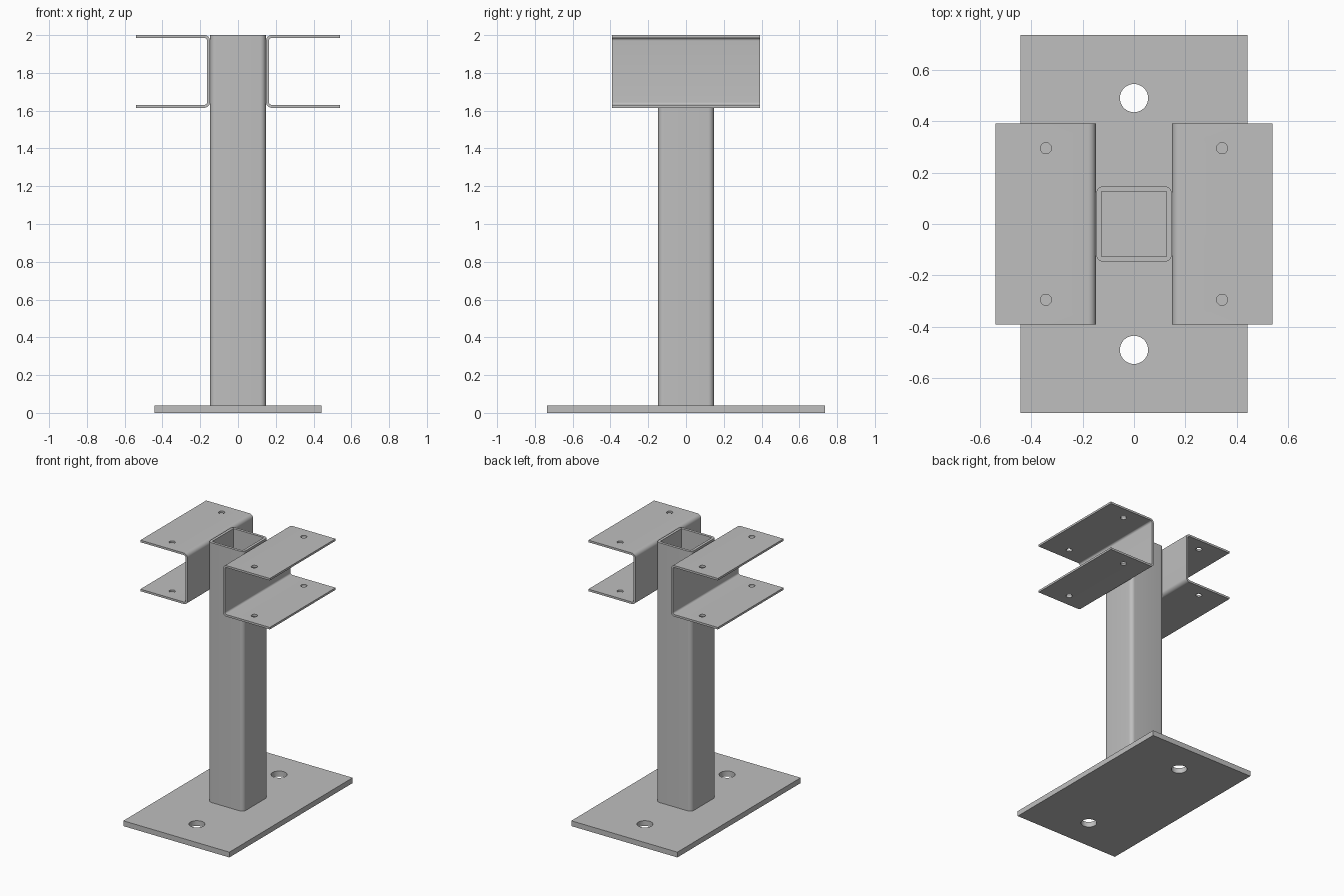
import bpy, bmesh, math
from mathutils import Vector

if "Cube" in bpy.data.objects:
    bpy.data.objects.remove(bpy.data.objects["Cube"])

steel = bpy.data.materials.new("grey steel")
steel.diffuse_color = (0.52, 0.52, 0.52, 1)
steel.use_nodes = True
steel.node_tree.nodes["Principled BSDF"].inputs["Base Color"].default_value = steel.diffuse_color


def arc(cx, cy, r, a0, a1, n=8):
    return [(cx + r * math.cos(math.radians(a0 + (a1 - a0) * i / n)),
             cy + r * math.sin(math.radians(a0 + (a1 - a0) * i / n))) for i in range(n + 1)]


def prism(name, points, offset):
    """Closed solid from a 3D outline swept along offset."""
    bm = bmesh.new()
    face = bm.faces.new([bm.verts.new(p) for p in points])
    new = bmesh.ops.extrude_face_region(bm, geom=[face])["geom"]
    bmesh.ops.translate(bm, vec=Vector(offset),
                        verts=[g for g in new if isinstance(g, bmesh.types.BMVert)])
    bmesh.ops.recalc_face_normals(bm, faces=bm.faces)
    mesh = bpy.data.meshes.new(name)
    bm.to_mesh(mesh)
    bm.free()
    mesh.materials.append(steel)
    obj = bpy.data.objects.new(name, mesh)
    bpy.context.collection.objects.link(obj)
    return obj


def select(obj):
    bpy.ops.object.select_all(action='DESELECT')
    obj.select_set(True)
    bpy.context.view_layer.objects.active = obj


def cut(obj, cutter):
    mod = obj.modifiers.new("cut", 'BOOLEAN')
    mod.operation, mod.solver, mod.object = 'DIFFERENCE', 'EXACT', cutter
    select(obj)
    bpy.ops.object.modifier_apply(modifier=mod.name)
    bpy.data.objects.remove(cutter)


def drill(obj, x, y, r, z0, z1):
    ring = arc(x, y, r, 0, 360, 40)[:-1]
    cut(obj, prism("drill", [(a, b, z0) for a, b in ring], (0, 0, z1 - z0)))


def rectangle(w, h, z):
    return [(-w, -h, z), (w, -h, z), (w, h, z), (-w, h, z)]


# base plate with two anchor holes
plate = prism("base_plate", rectangle(0.4425, 0.735, 0), (0, 0, 0.04))
for s in (-1, 1):
    drill(plate, 0, s * 0.49, 0.055, -0.1, 0.1)

# hollow square post with rounded outer corners
P, R = 0.1475, 0.03
c = P - R
outline = (arc(c, c, R, 0, 90) + arc(-c, c, R, 90, 180)
           + arc(-c, -c, R, 180, 270) + arc(c, -c, R, 270, 360))
post = prism("post", [(x, y, 0.04) for x, y in outline], (0, 0, 1.96))
cut(post, prism("bore", rectangle(0.127, 0.127, 0.0), (0, 0, 2.2)))

# folded channel brackets, one on each side, open outwards
X0, X1, Z0, Z1, T, B = 0.1485, 0.54, 1.615, 2.0, 0.0155, 0.03
section = ([(X1, Z1)] + arc(X0 + B, Z1 - B, B, 90, 180) + arc(X0 + B, Z0 + B, B, 180, 270)
           + [(X1, Z0), (X1, Z0 + T)] + arc(X0 + B, Z0 + B, B - T, 270, 180)
           + arc(X0 + B, Z1 - B, B - T, 180, 90) + [(X1, Z1 - T)])
brackets = []
for side, s in (("left", -1), ("right", 1)):
    bracket = prism(side + "_channel_bracket", [(s * x, -0.392, z) for x, z in section],
                    (0, 0.784, 0))
    for y in (-0.295, 0.295):
        drill(bracket, s * 0.343, y, 0.0215, 1.5, 2.1)
    brackets.append(bracket)

for obj in [plate, post] + brackets:
    select(obj)
    bpy.ops.object.shade_smooth_by_angle(angle=math.radians(30))
